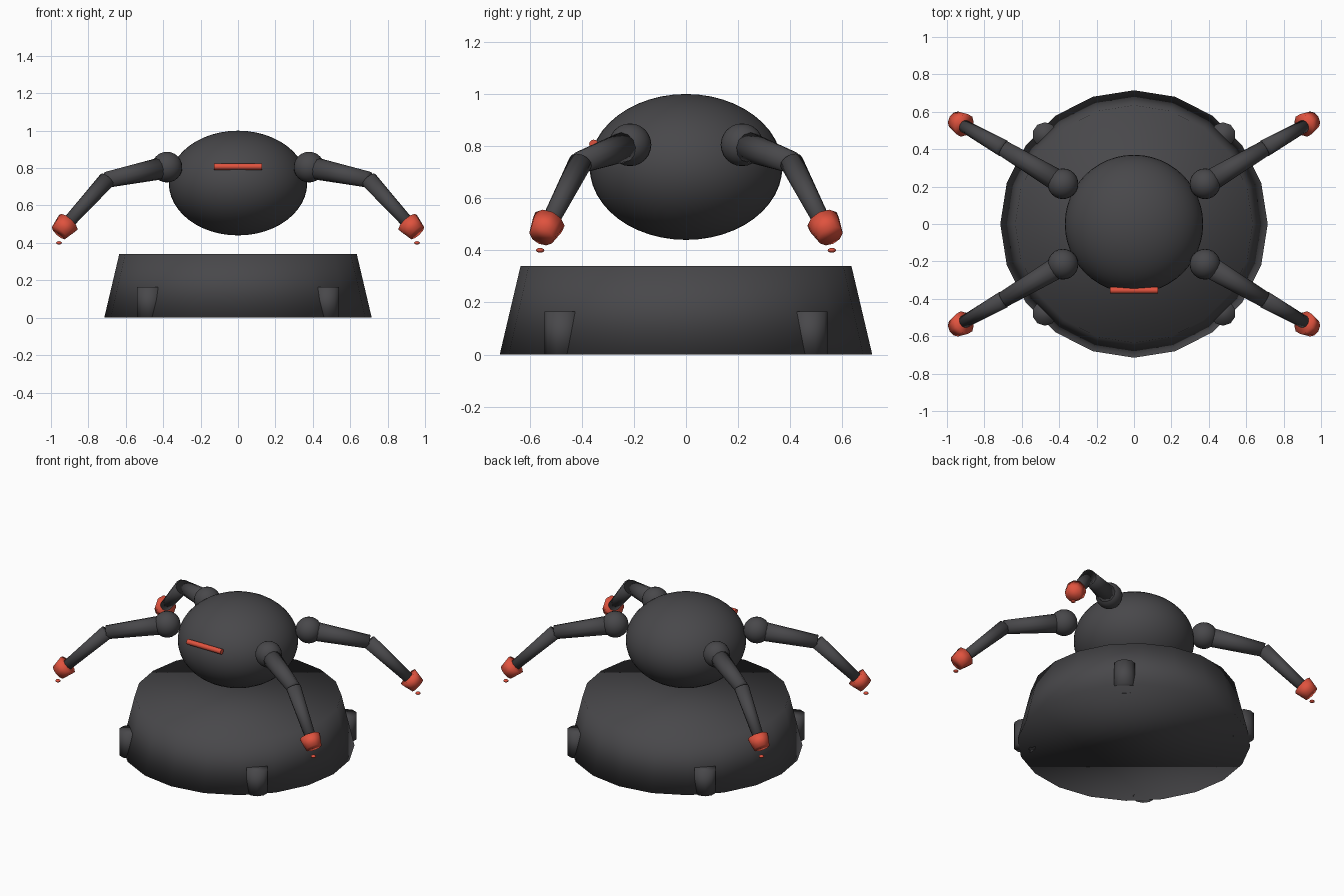
import bpy
from math import radians
from mathutils import Vector

cube = bpy.data.objects.get("Cube")
if cube:
    bpy.data.objects.remove(cube, do_unlink=True)


def make_material(name, rgb):
    mat = bpy.data.materials.new(name)
    mat.use_nodes = True
    colour = (*rgb, 1)
    mat.diffuse_color = colour
    mat.node_tree.nodes["Principled BSDF"].inputs["Base Color"].default_value = colour
    return mat


DARK = make_material("charcoal", (0.065, 0.064, 0.069))
RED = make_material("warm_red", (0.74, 0.085, 0.048))


def finish(name, mat):
    """Name, colour and smooth the active object."""
    obj = bpy.context.object
    obj.name = name
    obj.data.materials.append(mat)
    bpy.ops.object.shade_smooth()
    return obj


def ball(name, centre, radii, mat, segments=32, rings=16):
    bpy.ops.mesh.primitive_uv_sphere_add(segments=segments, ring_count=rings, location=centre)
    bpy.context.object.scale = radii
    return finish(name, mat)


def rod(name, start, end, r1, r2, mat, sides=12):
    """Tapered cylinder running from start to end."""
    start, end = Vector(start), Vector(end)
    axis = end - start
    bpy.ops.mesh.primitive_cone_add(vertices=sides, radius1=r1, radius2=r2,
                                    depth=axis.length, location=(start + end) / 2)
    bpy.context.object.rotation_euler = axis.to_track_quat('Z', 'Y').to_euler()
    return finish(name, mat)


# Plinth and floating body
rod("base", (0, 0, 0), (0, 0, 0.34), 0.715, 0.635, DARK, 20)
ball("body", (0, 0, 0.72), (0.37, 0.37, 0.28), DARK, 48, 24)

# Front visor strip
strip = rod("eye_strip", (-0.128, -0.355, 0.808), (0.128, -0.355, 0.808), 0.017, 0.017, RED)
bpy.ops.object.shade_smooth_by_angle(angle=radians(40))

# Four jointed legs with feet, and a base stud below each
for side, sx in (("left", 1), ("right", -1)):
    for end, sy in (("front", -1), ("back", 1)):
        tag = f"{end}_{side}"

        def at(x, y, z):
            return Vector((sx * x, sy * y, z))

        shoulder, knee = at(0.38, 0.215, 0.805), at(0.70, 0.405, 0.738)
        ankle = at(0.92, 0.53, 0.495)
        foot = at(0.932, 0.541, 0.482)
        half = (ankle - knee).normalized() * 0.039

        ball(f"{tag}_shoulder", shoulder, (0.082,) * 3, DARK, 24, 12)
        rod(f"{tag}_upper_leg", shoulder, knee, 0.061, 0.043, DARK)
        rod(f"{tag}_lower_leg", knee, ankle, 0.046, 0.033, DARK)
        rod(f"{tag}_foot", foot - half, foot + half, 0.065, 0.05, RED, 10)
        ball(f"{tag}_foot_tip", at(0.957, 0.56, 0.4), (0.016, 0.016, 0.009), RED, 10, 6)
        rod(f"{tag}_base_stud", at(0.476, 0.476, 0), at(0.476, 0.476, 0.165),
            0.068, 0.068, DARK, 10)
